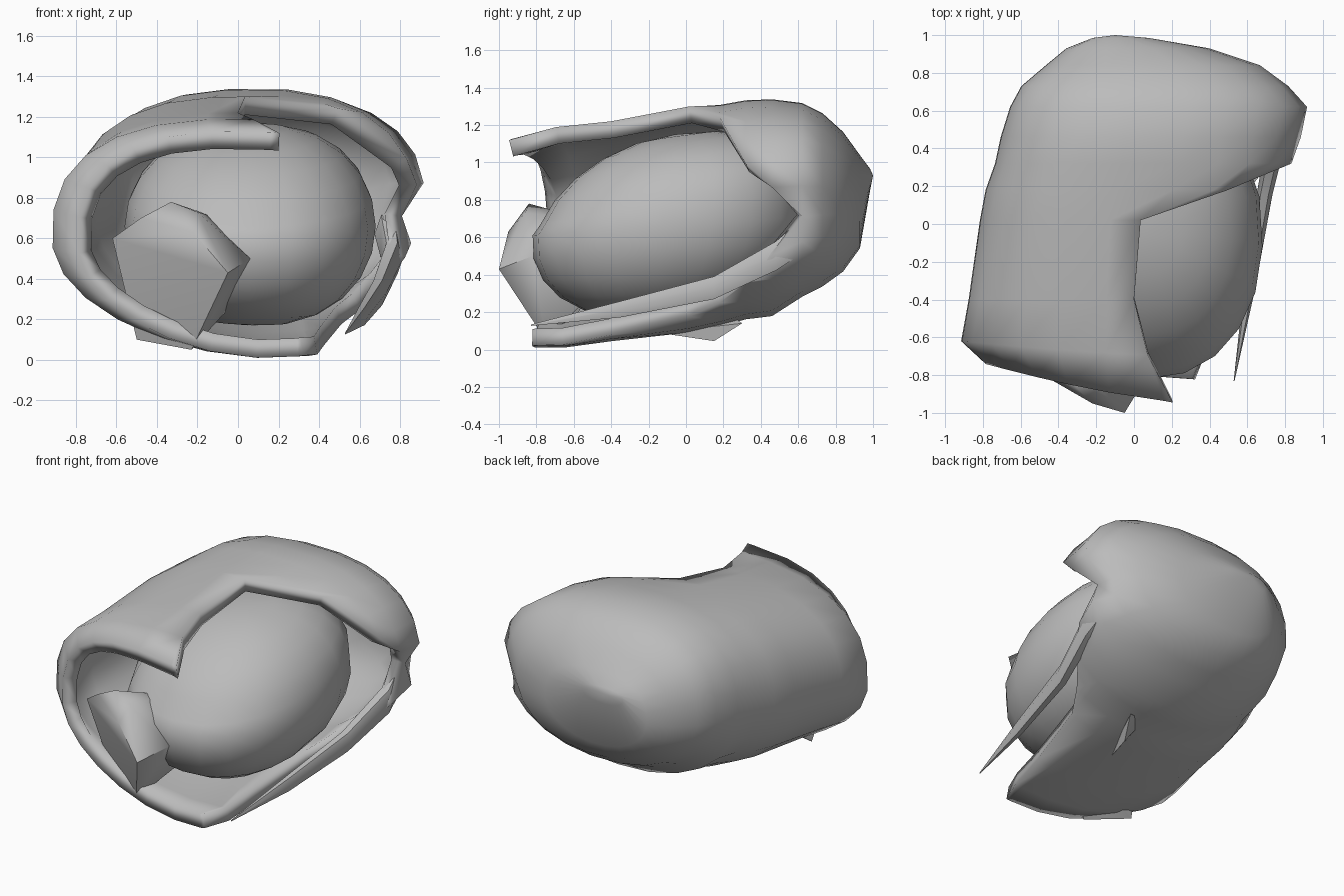
import bpy, bmesh, math
from mathutils import Vector

if "Cube" in bpy.data.objects:
    bpy.data.objects.remove(bpy.data.objects["Cube"])

grey = bpy.data.materials.new("plain grey")
grey.use_nodes = True
grey.diffuse_color = (0.5, 0.5, 0.5, 1)
grey.node_tree.nodes["Principled BSDF"].inputs["Base Color"].default_value = (0.5, 0.5, 0.5, 1)


def finish(bm, name, angle=60):
    """Turn a bmesh into a smooth-shaded object."""
    bmesh.ops.remove_doubles(bm, verts=bm.verts, dist=0.002)
    bmesh.ops.recalc_face_normals(bm, faces=bm.faces)
    mesh = bpy.data.meshes.new(name)
    bm.to_mesh(mesh)
    bm.free()
    mesh.materials.append(grey)
    obj = bpy.data.objects.new(name, mesh)
    bpy.context.collection.objects.link(obj)
    bpy.ops.object.select_all(action='DESELECT')
    obj.select_set(True)
    bpy.context.view_layer.objects.active = obj
    bpy.ops.object.shade_smooth_by_angle(angle=math.radians(angle))
    return obj


def loft(bm, rings, closed=False):
    """Skin a list of point rows with quads."""
    rows = [[bm.verts.new(p) for p in ring] for ring in rings]
    for a, b in zip(rows, rows[1:]):
        n = len(a)
        for i in range(n if closed else n - 1):
            j = (i + 1) % n
            bm.faces.new((a[i], a[j], b[j], b[i]))
    return rows


def hull(name, points):
    """Clump wrapped around a few points."""
    bm = bmesh.new()
    for p in points:
        bm.verts.new(p)
    bmesh.ops.convex_hull(bm, input=bm.verts)
    bmesh.ops.delete(bm, geom=[v for v in bm.verts if not v.link_faces], context='VERTS')
    return finish(bm, name, 60)


def soften(value, power):
    """Signed power, for boxier or rounder curves."""
    return math.copysign(abs(value) ** power, value)


# Outer hood: C-shaped sections from the back to the front
# y, centre x, centre z, radius x, radius z, top edge angle, bottom edge angle, rim slant, seam pinch
SEAM = -9
stations = [
    (1.0, -0.1, 0.93, 0.0, 0.0, SEAM, SEAM, 0, 1),
    (0.985, -0.07, 0.91, 0.15, 0.055, SEAM, SEAM, 0, 1),
    (0.93, 0.02, 0.79, 0.38, 0.25, SEAM, SEAM, 0, 1),
    (0.84, 0.10, 0.79, 0.57, 0.375, SEAM, SEAM, 0, 1),
    (0.73, 0.11, 0.80, 0.71, 0.465, SEAM, SEAM, 0, 0.95),
    (0.62, 0.13, 0.80, 0.79, 0.52, SEAM, SEAM, 0, 0.87),
    (0.46, 0.09, 0.76, 0.80, 0.58, 8, -24, 0, 1),
    (0.32, 0.07, 0.75, 0.81, 0.585, 21, -38, 0, 1),
    (0.18, 0.04, 0.72, 0.83, 0.59, 60, -48, 0, 1),
    (0.02, 0.01, 0.70, 0.83, 0.60, 89, -54, 0, 1),
    (-0.4, 0.0, 0.64, 0.88, 0.58, 90, -62, 0, 1),
    (-0.62, 0.0, 0.61, 0.92, 0.58, 87, -66, 0.07, 1),
    (-0.74, 0.0, 0.58, 0.79, 0.55, 78, -67, 0.17, 1),
]
SEGMENTS = 24
rings = []
for y, cx, cz, rx, rz, top, bottom, slant, pinch in stations:
    ring = []
    droop = 0.11 * min(1, max(0, (0.7 - y) / 1.3))
    for i in range(SEGMENTS + 1):
        # Evenly spaced angles, gathered at the edges of the opening
        angle = min(max(SEAM + i * 360 / SEGMENTS, top), 360 + bottom)
        t = math.radians(angle)
        c, s = math.cos(t), math.sin(t)
        lean = slant * (c + 1) * (1 if s > 0 else 0.35)
        power = 0.95 if s < 0 else 0.86 if c > 0 else 0.8
        squeeze = pinch if i in (0, SEGMENTS) else 1
        sag = droop * (c + 0.1) if s < 0 else 0
        ring.append((cx + rx * soften(c, power) * squeeze, y - lean,
                     cz + rz * soften(s, power) + sag * s))
    rings.append(ring)
bm = bmesh.new()
loft(bm, rings)
hood = finish(bm, "outer_hood")
wall = hood.modifiers.new("wall", 'SOLIDIFY')
wall.thickness = 0.09
wall.offset = -1

# Inner rounded mass, tall at the back and sloping down to the front
bm = bmesh.new()
bmesh.ops.create_uvsphere(bm, u_segments=20, v_segments=12, radius=1)
for v in bm.verts:
    x, y, z = v.co
    slope = 0.13 if z > 0 else 0.05
    depth = 0.76 if y > 0 else 0.70
    v.co = Vector((0.06 + 0.62 * soften(x, 0.88) * (1 + 0.06 * y),
                   -0.12 + depth * soften(y, 0.9) + 0.06 * z,
                   0.66 + 0.49 * z * (1 + 0.04 * x) + slope * y))
finish(bm, "inner_mass")

# Pointed clump at the front, running back into the inner mass
hull("front_clump", [(-0.62, -0.72, 0.6), (-0.48, -0.80, 0.7), (-0.33, -0.84, 0.78),
                     (-0.2, -0.86, 0.73), (-0.22, -0.95, 0.63), (-0.05, -1.0, 0.43),
                     (0.06, -0.82, 0.5), (-0.23, -0.75, 0.05), (-0.5, -0.62, 0.1),
                     (-0.1, -0.55, 0.7), (-0.05, -0.55, 0.25)])

# Small fin under the hood
hull("lower_fin", [(0.08, -0.15, 0.09), (0.2, 0.15, 0.045), (0.28, 0.3, 0.14), (0.1, 0.22, 0.2)])

# Long tapering strand along the lower edge of the opening
path = [(0.74, 0.64, 0.62, 0.11), (0.76, 0.48, 0.50, 0.09), (0.69, 0.15, 0.33, 0.07),
        (0.61, -0.35, 0.215, 0.05), (0.53, -0.83, 0.13, 0.004)]
rings = []
for x, y, z, r in path:
    rings.append([(x + 0.6 * r * math.cos(k * math.pi / 3), y,
                   z + r * math.sin(k * math.pi / 3)) for k in range(6)])
bm = bmesh.new()
rows = loft(bm, rings, closed=True)
bm.faces.new(rows[0])
bm.faces.new(rows[-1])
finish(bm, "side_strand")
